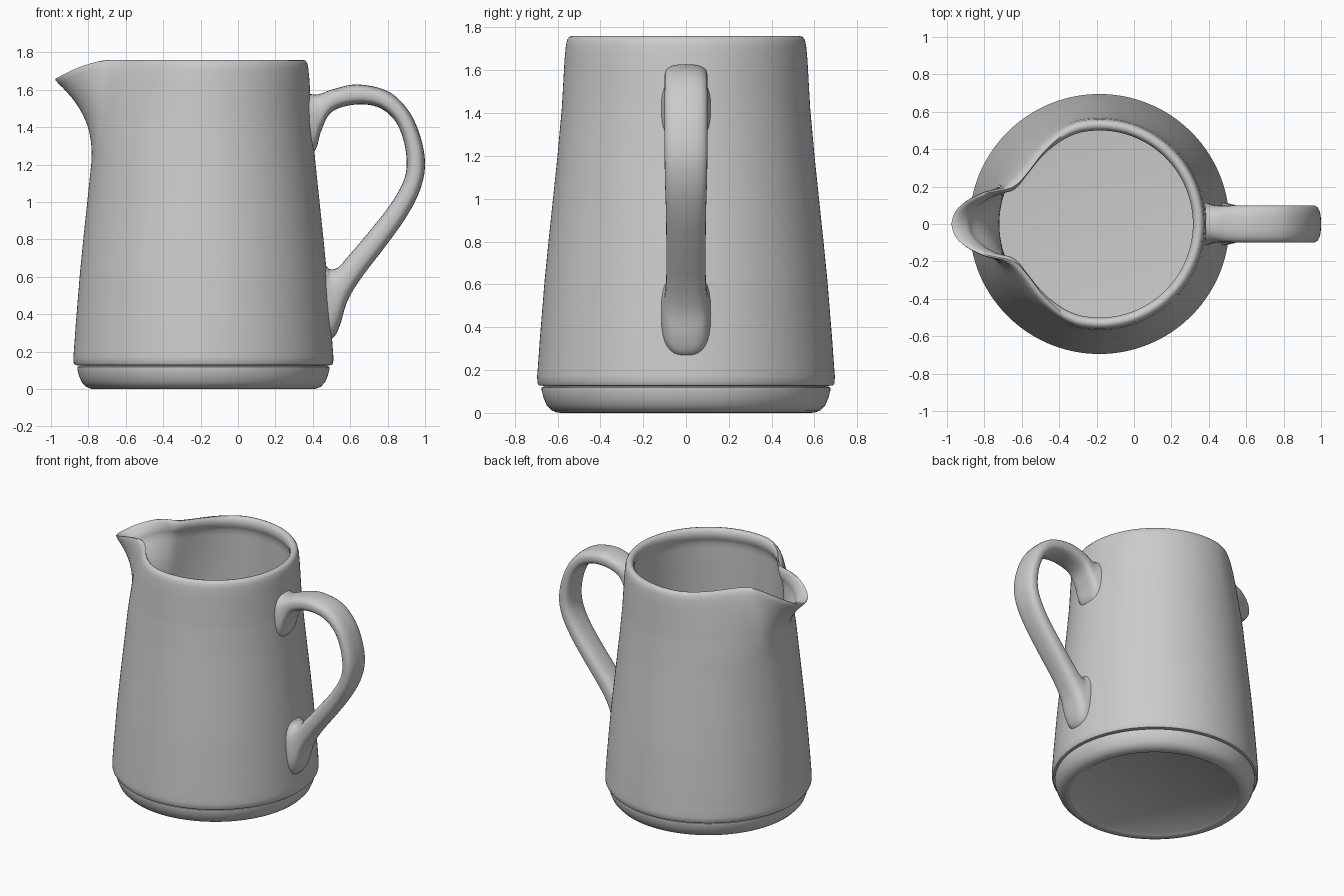
import bpy, bmesh, math
from mathutils import Vector

if "Cube" in bpy.data.objects:
    bpy.data.objects.remove(bpy.data.objects["Cube"], do_unlink=True)

CX = -0.185      # axis of the jug body
SEGS = 160

clay = bpy.data.materials.new("Grey ceramic")
clay.use_nodes = True
clay.diffuse_color = (0.6, 0.6, 0.6, 1)
bsdf = clay.node_tree.nodes["Principled BSDF"]
bsdf.inputs["Base Color"].default_value = (0.6, 0.6, 0.6, 1)
bsdf.inputs["Roughness"].default_value = 0.6


def finish(bm, name, angle=40):
    bmesh.ops.recalc_face_normals(bm, faces=bm.faces)
    mesh = bpy.data.meshes.new(name)
    bm.to_mesh(mesh)
    bm.free()
    obj = bpy.data.objects.new(name, mesh)
    bpy.context.collection.objects.link(obj)
    mesh.materials.append(clay)
    bpy.ops.object.select_all(action="DESELECT")
    obj.select_set(True)
    bpy.context.view_layer.objects.active = obj
    bpy.ops.object.shade_smooth_by_angle(angle=math.radians(angle))
    return obj


def spline(points, steps):
    """Catmull-Rom curve through points of any dimension."""
    pts = [Vector(p) for p in points]
    pts = [pts[0] * 2 - pts[1]] + pts + [pts[-1] * 2 - pts[-2]]
    out = []
    for a, b, c, d in zip(pts, pts[1:], pts[2:], pts[3:]):
        for i in range(steps):
            t = i / steps
            out.append(0.5 * (2 * b + (c - a) * t + (2 * a - 5 * b + 4 * c - d) * t * t
                              + (3 * b - a - 3 * c + d) * t ** 3))
    return out + [pts[-2]]


def densify(profile, step=0.04):
    out = [profile[0]]
    for (r0, z0), (r1, z1) in zip(profile, profile[1:]):
        n = max(1, math.ceil(abs(z1 - z0) / step))
        out += [(r0 + (r1 - r0) * i / n, z0 + (z1 - z0) * i / n) for i in range(1, n + 1)]
    return out


def lathe(name, profile, shape=None):
    """Revolve (radius, z) points about the jug axis, with an optional deformation."""
    bm = bmesh.new()
    rings = []
    for k, (r, z) in enumerate(profile):
        if r == 0:
            rings.append([bm.verts.new((CX, 0, z))] * SEGS)
            continue
        ring = []
        for i in range(SEGS):
            a = 2 * math.pi * i / SEGS
            rr, zz = shape(r, z, a, k) if shape else (r, z)
            ring.append(bm.verts.new((CX - rr * math.cos(a), rr * math.sin(a), zz)))
        rings.append(ring)
    for lo, hi in zip(rings, rings[1:]):
        for i in range(SEGS):
            j = (i + 1) % SEGS
            bm.faces.new(list(dict.fromkeys((lo[i], lo[j], hi[j], hi[i]))))
    return finish(bm, name)


# Spout outline: angle from the spout direction (degrees), radial offset at the rim
SPOUT = spline([(0, 0.25), (4.5, 0.235), (9, 0.19), (15, 0.10), (23, -0.025), (37, -0.06),
                (57, -0.036), (74, -0.006), (90, 0), (180, 0)], 12)


def spout_offset(a):
    deg = math.degrees(min(a, 2 * math.pi - a))
    for p, q in zip(SPOUT, SPOUT[1:]):
        if p.x <= deg <= q.x:
            return p.y + (q.y - p.y) * (deg - p.x) / max(q.x - p.x, 1e-6)
    return 0


# Body: outer wall, rounded rim with a small undercut, inner wall and floor
outer = densify([(0.63, 0.126), (0.686, 0.127), (0.694, 0.14), (0.695, 0.17), (0.682, 0.35),
                 (0.66, 0.62), (0.64, 0.82), (0.60, 1.2), (0.58, 1.42), (0.567, 1.65),
                 (0.561, 1.715)])
rim = [(0.555, 1.742), (0.545, 1.756), (0.53, 1.76), (0.516, 1.756), (0.506, 1.744),
       (0.50, 1.72), (0.503, 1.695), (0.512, 1.675)]
inner = densify([(0.52, 1.655), (0.524, 1.5), (0.535, 1.2), (0.58, 0.6), (0.615, 0.22),
                 (0.605, 0.16), (0.58, 0.125)]) + [(0.55, 0.12), (0, 0.12)]


def spout_shape(r, z, a, k):
    off = spout_offset(a)
    blend = max(0, (z - 1.2) / 0.56) ** 2
    drop = 0.1 * (max(0, off) / 0.25) ** 1.7 * blend
    if off < 0 and k > len(outer) + 2:
        off *= 0.65          # the inside of the rim pinches less
    return r + off * blend, z - drop


lathe("jug_body", outer + rim + inner, spout_shape)

# Base: rounded foot tucked under the body, with a shallow recess below
lathe("jug_base", [(0, 0.012), (0.55, 0.012), (0.562, 0.003), (0.575, 0), (0.60, 0.001),
                   (0.628, 0.012), (0.65, 0.035), (0.665, 0.07), (0.674, 0.105),
                   (0.674, 0.118), (0.66, 0.124), (0.65, 0.15)])

# Handle sections: outer edge x, z, inner edge x, z, half width in y
SECTIONS = [
    ((0.355, 1.585), (0.355, 1.22), 0.125),
    ((0.40, 1.575), (0.415, 1.28), 0.108),
    ((0.44, 1.578), (0.445, 1.38), 0.099),
    ((0.51, 1.603), (0.50, 1.48), 0.098),
    ((0.64, 1.628), (0.62, 1.52), 0.10),
    ((0.80, 1.592), (0.745, 1.508), 0.10),
    ((0.91, 1.49), (0.835, 1.44), 0.10),
    ((0.975, 1.35), (0.885, 1.33), 0.10),
    ((1.0, 1.20), (0.902, 1.20), 0.10),
    ((0.972, 1.06), (0.88, 1.10), 0.098),
    ((0.90, 0.92), (0.81, 0.98), 0.094),
    ((0.79, 0.765), (0.70, 0.84), 0.092),
    ((0.66, 0.595), (0.59, 0.71), 0.092),
    ((0.585, 0.47), (0.535, 0.65), 0.097),
    ((0.545, 0.34), (0.495, 0.64), 0.106),
    ((0.51, 0.275), (0.475, 0.655), 0.113),
    ((0.45, 0.25), (0.45, 0.68), 0.12),
]
bm = bmesh.new()
rings = []
N = 32
for i, s in enumerate(zip(spline([s[0] for s in SECTIONS], 6),
                          spline([s[1] for s in SECTIONS], 6),
                          spline([(s[2], 0) for s in SECTIONS], 6))):
    mid, half, w = (s[0] + s[1]) / 2, (s[0] - s[1]) / 2, s[2].x
    ring = []
    for j in range(N):
        c, d = math.cos(2 * math.pi * j / N), math.sin(2 * math.pi * j / N)
        u = math.copysign(abs(c) ** 0.75, c)      # rounded-rectangle section
        v = math.copysign(abs(d) ** 0.75, d)
        p = mid + half * u
        ring.append(bm.verts.new((p.x, w * v, p.y)))
    rings.append(ring)
for lo, hi in zip(rings, rings[1:]):
    for j in range(N):
        k = (j + 1) % N
        bm.faces.new((lo[j], lo[k], hi[k], hi[j]))
bm.faces.new(rings[0])
bm.faces.new(rings[-1])
finish(bm, "jug_handle", 60)
